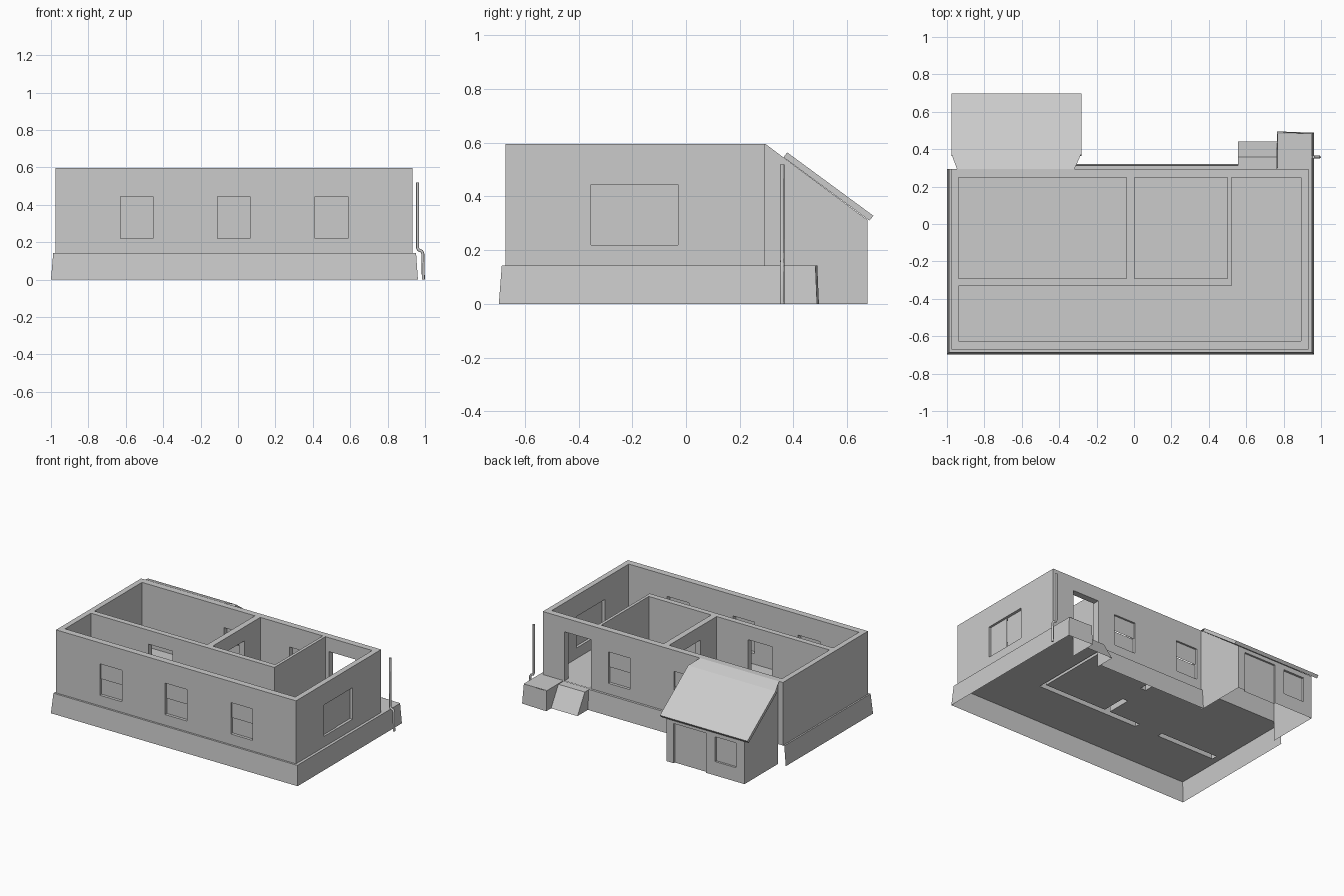
import bpy, bmesh

if "Cube" in bpy.data.objects:
    bpy.data.objects.remove(bpy.data.objects["Cube"])


def mesh_object(name, verts, faces, recalc=True):
    me = bpy.data.meshes.new(name)
    me.from_pydata(verts, [], faces)
    if recalc:
        bm = bmesh.new()
        bm.from_mesh(me)
        bmesh.ops.recalc_face_normals(bm, faces=bm.faces[:])
        bm.to_mesh(me)
        bm.free()
    ob = bpy.data.objects.new(name, me)
    bpy.context.collection.objects.link(ob)
    return ob


def loft(name, low, high):
    """Solid between two matching loops of points."""
    n = len(low)
    faces = [(i, (i + 1) % n, n + (i + 1) % n, n + i) for i in range(n)]
    faces += [tuple(range(n, 2 * n)), tuple(reversed(range(n)))]
    return mesh_object(name, list(low) + list(high), faces)


def box(name, x0, x1, y0, y1, z0, z1):
    rect = [(x0, y0), (x1, y0), (x1, y1), (x0, y1)]
    return loft(name, [(x, y, z0) for x, y in rect], [(x, y, z1) for x, y in rect])


def side_prism(name, profile, x0, x1):
    """Extrude a (y, z) profile along x."""
    return loft(name, [(x0, y, z) for y, z in profile], [(x1, y, z) for y, z in profile])


def cut(ob, cutter):
    cutter.hide_render = True
    mod = ob.modifiers.new("cut", 'BOOLEAN')
    mod.operation = 'DIFFERENCE'
    mod.solver = 'EXACT'
    mod.object = cutter
    bpy.context.view_layer.objects.active = ob
    bpy.ops.object.modifier_apply(modifier=mod.name)
    bpy.data.objects.remove(cutter)


def open_faces(ob, test):
    """Remove the faces whose (normal, centre) pass the test."""
    bm = bmesh.new()
    bm.from_mesh(ob.data)
    gone = [f for f in bm.faces if test(f.normal, f.calc_center_median())]
    bmesh.ops.delete(bm, geom=gone, context='FACES')
    bm.to_mesh(ob.data)
    bm.free()


FLOOR = .143
WALL_TOP = .596

# Plinth skirt: a tapered band with landing at the back right, open below
foot = [(-1, .295), (-1, -.697), (.962, -.697), (.962, .488), (.765, .495), (.765, .3)]
top = [(-.988, .295), (-.988, -.686), (.952, -.686), (.952, .482), (.768, .489), (.768, .3)]
n = len(foot)
mesh_object("plinth_skirt", [(x, y, 0) for x, y in foot] + [(x, y, FLOOR) for x, y in top],
            [(i, i + 1, n + i + 1, n + i) for i in range(n - 1)], recalc=False)
mesh_object("plinth_back", [(.555, .322, 0), (-.318, .322, 0), (-.318, .312, FLOOR),
                            (.555, .312, FLOOR)], [(0, 1, 2, 3)], recalc=False)

# Floor sheets: hall, two rooms, doorways, back ledge, left ledge, landing
tiles = [(-.988, .952, -.686, -.331), (-.988, -.04, -.291, .295), (.003, .5, -.291, .295),
         (.521, .952, -.331, .295), (-.48, -.29, -.331, -.291), (-.04, .003, -.11, .07),
         (-.318, .555, .295, .312), (-.988, -.94, -.331, -.291), (.768, .952, .295, .485)]
verts, faces = [], []
for x0, x1, y0, y1 in tiles:
    k = len(verts)
    verts += [(x0, y0, FLOOR), (x1, y0, FLOOR), (x1, y1, FLOOR), (x0, y1, FLOOR)]
    faces.append((k, k + 1, k + 2, k + 3))
mesh_object("floor", verts, faces, recalc=False)

# House walls: a block with the rooms cut out of it
walls = box("house_walls", -.977, .932, -.672, .295, FLOOR, WALL_TOP)
rooms = [(-.938, -.04, -.291, .249), (.003, .5, -.291, .249),
         (-.938, .893, -.625, -.331), (.521, .893, -.5, .249)]
for r in rooms:
    cut(walls, box("room_cutter", *r, .1, .7))

# Doorways: back entrance, large room to hall, between the two rooms
for d in [(.55, .76, .2, .35), (-.48, -.29, -.35, -.26), (-.08, .03, -.11, .07)]:
    cut(walls, box("door_cutter", *d, .1, .496))

# Sash windows: cut the opening, then set two slightly staggered panes in it
Z0, Z1 = .219, .445
ZM = (Z0 + Z1) / 2


def sash_window(name, x0, x1, face_y, inward):
    cut(walls, box("window_cutter", x0, x1, face_y - .07, face_y + .07, Z0, Z1))
    for part, depth, a, b in (("upper", .013, ZM, Z1), ("lower", .0205, Z0, ZM)):
        y = face_y + inward * depth
        mesh_object(f"{name}_{part}_sash", [(x0, y, a), (x1, y, a), (x1, y, b), (x0, y, b)],
                    [(0, 1, 2, 3)], recalc=False)


for i, x in enumerate((-.628, -.109, .413)):
    sash_window(f"front_window_{i}", x, x + .174, -.672, 1)
for i, x in enumerate((-.285, .237)):
    sash_window(f"back_window_{i}", x, x + .174, .295, -1)

# Wide sliding window on the right side
cut(walls, box("window_cutter", .86, .97, -.353, -.03, Z0, Z1))
for name, x, y0, y1 in (("near", .916, -.353, -.192), ("far", .912, -.192, -.03)):
    mesh_object(f"side_window_{name}_sash",
                [(x, y0, Z0), (x, y1, Z0), (x, y1, Z1), (x, y0, Z1)], [(0, 1, 2, 3)], recalc=False)

# The walls stand hollow on the floor
open_faces(walls, lambda nor, c: nor.z < -.9 and c.z < FLOOR + .01)

# Entrance step with a sloping front, hollow below
step = side_prism("entrance_step", [(.295, 0), (.44, 0), (.357, .141), (.295, .141)], .555, .765)
open_faces(step, lambda nor, c: nor.z < -.9 or nor.y < -.9)

# Lean-to shed at the back left: thin walls, open underneath and towards the house
SX0, SX1 = -.938, -.318
shed = side_prism("shed_walls", [(.295, 0), (.675, 0), (.675, .313), (.295, .596)], SX0, SX1)
cut(shed, box("shed_door_cutter", -.63, -.375, .662, .72, -.05, .285))
cut(shed, box("shed_window_cutter", -.87, -.705, .660, .72, .10, .278))
open_faces(shed, lambda nor, c: (nor.z < -.9 and c.z < .01) or nor.y < -.9)

# Shed roof slab with overhang, and the tapered sheet joining it to the wall
RX0, RX1 = -.977, -.281
side_prism("shed_roof", [(.363, .546), (.683, .310), (.698, .328), (.377, .564)], RX0, RX1)
mesh_object("roof_joining_sheet",
            [(RX0 + .03, .295, .596), (SX1, .295, .596), (RX1, .377, .564), (RX0, .377, .564)],
            [(0, 1, 2, 3)], recalc=False)

# Drain pipe with an offset bend
cu = bpy.data.curves.new("drain_pipe", 'CURVE')
cu.dimensions = '3D'
cu.bevel_depth = .008
cu.bevel_resolution = 2
cu.use_fill_caps = True
path = [(.96, .52), (.96, .17), (.965, .159), (.982, .152), (.988, .14), (.991, 0)]
sp = cu.splines.new('POLY')
sp.points.add(len(path) - 1)
for p, (x, z) in zip(sp.points, path):
    p.co = (x, .358, z, 1)
bpy.context.collection.objects.link(bpy.data.objects.new("drain_pipe", cu))
